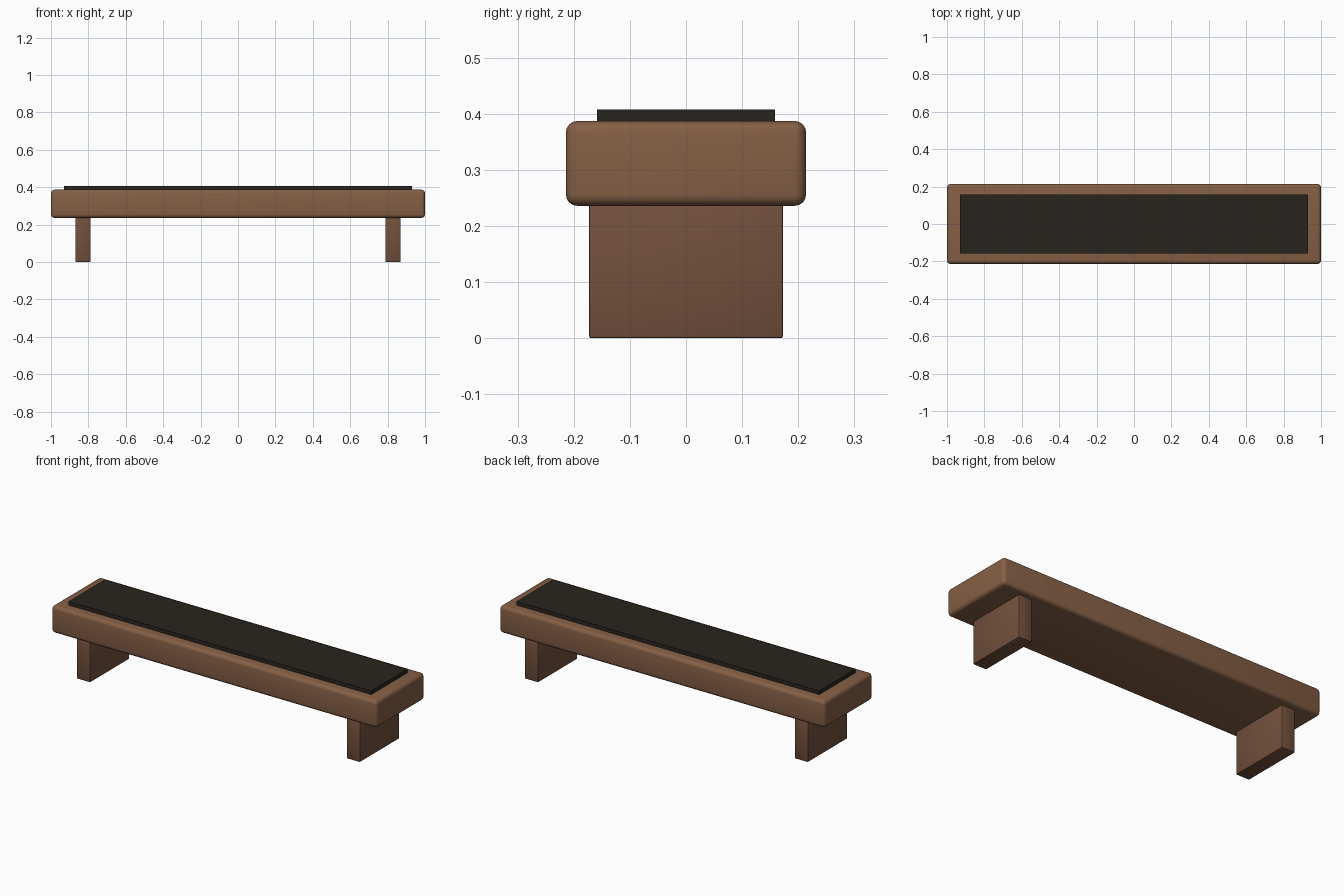
import bpy
import math

if "Cube" in bpy.data.objects:
    bpy.data.objects.remove(bpy.data.objects["Cube"])


def material(name, color):
    m = bpy.data.materials.new(name)
    m.diffuse_color = color
    m.use_nodes = True
    m.node_tree.nodes["Principled BSDF"].inputs["Base Color"].default_value = m.diffuse_color
    return m


wood = material("wood", (0.235, 0.115, 0.06, 1))
dark_wood = material("dark_wood", (0.17, 0.08, 0.045, 1))
leather = material("dark_leather", (0.022, 0.018, 0.014, 1))


def box(name, lo, hi, mat, bevel=0.0, segments=3):
    """Box spanning two corners, with optionally rounded edges."""
    center = [(a + b) / 2 for a, b in zip(lo, hi)]
    bpy.ops.mesh.primitive_cube_add(size=1, location=center)
    ob = bpy.context.object
    ob.name = name
    ob.scale = [b - a for a, b in zip(lo, hi)]
    bpy.ops.object.transform_apply(location=False, rotation=False, scale=True)
    ob.data.materials.append(mat)
    if bevel:
        mod = ob.modifiers.new("rounded_edges", 'BEVEL')
        mod.width = bevel
        mod.segments = segments
        bpy.ops.object.modifier_apply(modifier=mod.name)
        bpy.ops.object.shade_smooth_by_angle(angle=math.radians(35))
    return ob


# Thick wooden seat slab
box("seat", (-1, -0.214, 0.236), (1, 0.214, 0.387), wood, 0.02, 4)

# Thin dark pad on top
box("seat_pad", (-0.93, -0.159, 0.385), (0.93, 0.159, 0.408), leather)

# Slab legs at both ends
for side, x in (("left", -0.829), ("right", 0.829)):
    box(side + "_leg", (x - 0.041, -0.173, 0), (x + 0.041, 0.173, 0.24),
        dark_wood, 0.004, 2)
